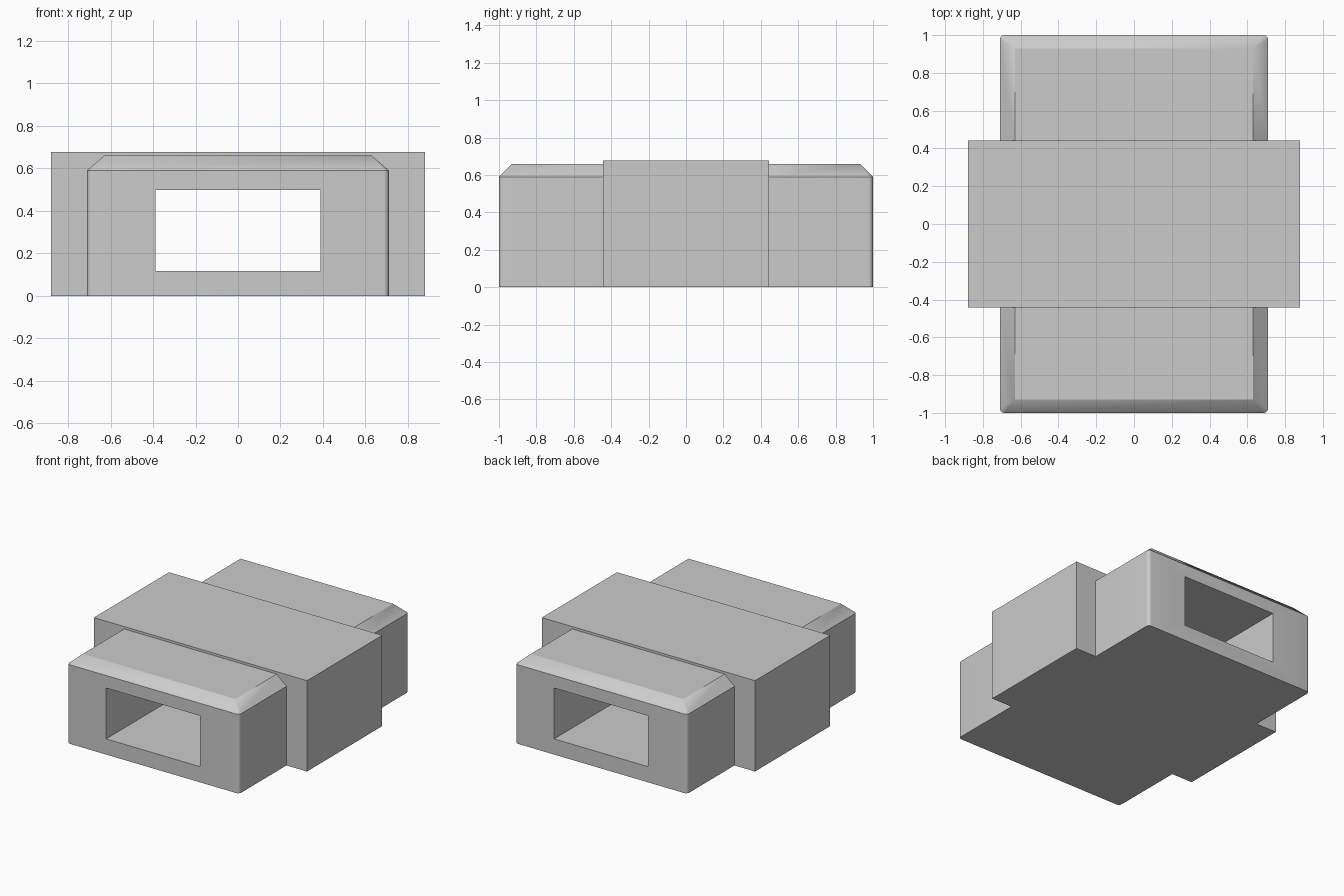
import bpy
import bmesh
from math import cos, sin, pi

default = bpy.data.objects.get("Cube")
if default:
    bpy.data.objects.remove(default, do_unlink=True)

grey = bpy.data.materials.new("mid grey")
grey.use_nodes = True
colour = (0.6, 0.6, 0.6, 1)
grey.diffuse_color = colour
grey.node_tree.nodes["Principled BSDF"].inputs["Base Color"].default_value = colour


def add_object(name, bm):
    bmesh.ops.recalc_face_normals(bm, faces=bm.faces)
    mesh = bpy.data.meshes.new(name)
    bm.to_mesh(mesh)
    bm.free()
    mesh.materials.append(grey)
    obj = bpy.data.objects.new(name, mesh)
    bpy.context.collection.objects.link(obj)
    return obj


def box(name, x, y, z0, z1):
    """Box with half sizes x and y, from z0 to z1."""
    bm = bmesh.new()
    bmesh.ops.create_cube(bm, size=2)
    for v in bm.verts:
        v.co = (v.co.x * x, v.co.y * y, z1 if v.co.z > 0 else z0)
    return add_object(name, bm)


def outline(x, y, radius, steps=6):
    """Rounded rectangle, counterclockwise."""
    points = []
    for i, (sx, sy) in enumerate([(1, 1), (-1, 1), (-1, -1), (1, -1)]):
        for k in range(steps + 1):
            a = pi / 2 * (i + k / steps)
            points.append((sx * (x - radius) + radius * cos(a),
                           sy * (y - radius) + radius * sin(a)))
    return points


# Long housing: rounded upright corners and a sloped top rim
bm = bmesh.new()
rings = []
for x, y, radius, z in [(0.71, 1, 0.025, 0), (0.71, 1, 0.025, 0.59),
                        (0.63, 0.93, 0, 0.66)]:
    rings.append([bm.verts.new((px, py, z)) for px, py in outline(x, y, radius)])
for low, high in zip(rings, rings[1:]):
    for i in range(len(low)):
        j = (i + 1) % len(low)
        bm.faces.new((low[i], low[j], high[j], high[i]))
bm.faces.new(rings[0][::-1])
bm.faces.new(rings[-1])
bmesh.ops.remove_doubles(bm, verts=bm.verts, dist=0.0001)
housing = add_object("housing", bm)

# Wide middle band is joined on, then the tunnel is cut through
band = box("middle_band", 0.88, 0.443, 0, 0.678)
tunnel = box("tunnel_cutter", 0.388, 1.2, 0.117, 0.497)
bpy.context.view_layer.objects.active = housing
for part, operation in [(band, "UNION"), (tunnel, "DIFFERENCE")]:
    mod = housing.modifiers.new(part.name, "BOOLEAN")
    mod.operation = operation
    mod.solver = "EXACT"
    mod.object = part
    bpy.ops.object.modifier_apply(modifier=mod.name)
    bpy.data.objects.remove(part, do_unlink=True)

# Smooth only the rounded corners
bpy.ops.object.select_all(action="DESELECT")
housing.select_set(True)
bpy.ops.object.shade_smooth_by_angle(angle=pi / 7)
